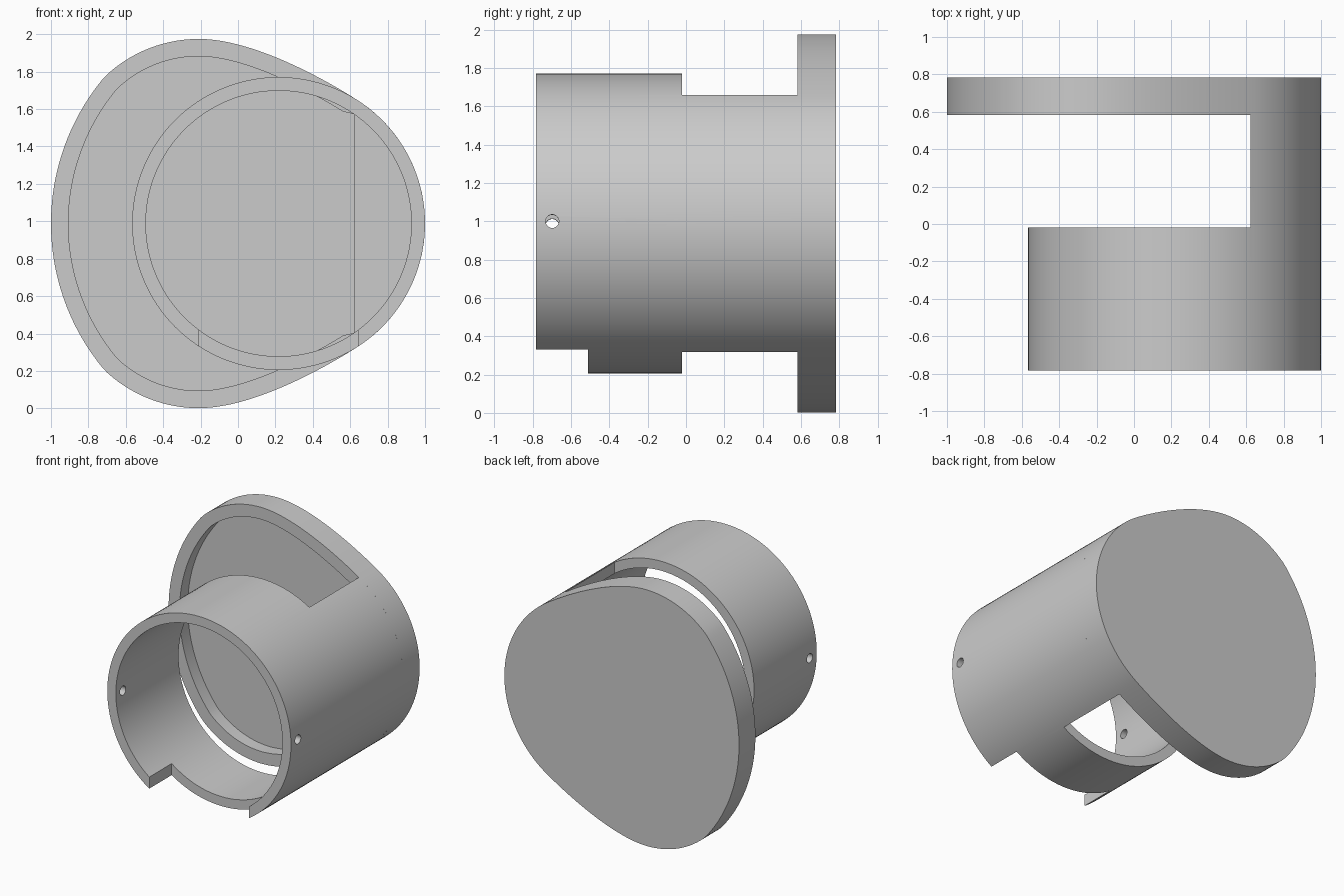
import bpy
import bmesh
from math import cos, sin, pi, radians, atan2

cube = bpy.data.objects.get("Cube")
if cube:
    bpy.data.objects.remove(cube, do_unlink=True)

AX, AZ = 0.217, 0.988           # axis of the tube
R_OUT, R_IN = 0.783, 0.71
Y_FRONT, Y_PLATE, Y_BACK = -0.783, 0.583, 0.783
SLOT_X = 0.622                  # edge of the side opening
RIM, POCKET = 0.093, 0.1        # end plate rim width and pocket depth

grey = bpy.data.materials.new("plain grey")
grey.use_nodes = True
colour = (0.6, 0.6, 0.6, 1)
grey.diffuse_color = colour
grey.node_tree.nodes["Principled BSDF"].inputs["Base Color"].default_value = colour


def finish(name, bm):
    bmesh.ops.recalc_face_normals(bm, faces=bm.faces[:])
    mesh = bpy.data.meshes.new(name)
    bm.to_mesh(mesh)
    bm.free()
    mesh.materials.append(grey)
    obj = bpy.data.objects.new(name, mesh)
    bpy.context.collection.objects.link(obj)
    return obj


def loft(name, rings):
    """Join equal-length (outline, y) rings and cap both ends."""
    bm = bmesh.new()
    loops = [[bm.verts.new((x, y, z)) for x, z in pts] for pts, y in rings]
    for a, b in zip(loops, loops[1:]):
        for i in range(len(a)):
            bm.faces.new((a[i - 1], a[i], b[i], b[i - 1]))
    bm.faces.new(loops[0])
    bm.faces.new(loops[-1])
    return finish(name, bm)


def prism(name, points, y0, y1):
    return loft(name, [(points, y0), (points, y1)])


def arc(cx, cz, r, a0, a1, n):
    return [(cx + r * cos(a0 + (a1 - a0) * i / n),
             cz + r * sin(a0 + (a1 - a0) * i / n)) for i in range(n + 1)]


def circle(r, n=128):
    return arc(AX, AZ, r, 0, 2 * pi, n)[:-1]


def box(name, x0, x1, y0, y1, z0, z1):
    return prism(name, [(x0, z0), (x1, z0), (x1, z1), (x0, z1)], y0, y1)


def cut(target, cutter):
    cutter.hide_render = True
    mod = target.modifiers.new("cut", 'BOOLEAN')
    mod.operation, mod.solver, mod.object = 'DIFFERENCE', 'EXACT', cutter
    bpy.context.view_layer.objects.active = target
    bpy.ops.object.modifier_apply(modifier=mod.name)
    bpy.data.objects.remove(cutter, do_unlink=True)


def smooth(obj):
    bpy.ops.object.select_all(action='DESELECT')
    obj.select_set(True)
    bpy.context.view_layer.objects.active = obj
    bpy.ops.object.shade_smooth_by_angle(angle=radians(30))


# Tube with side opening, bottom notch and slightly tilted pin holes
tube = prism("tube", circle(R_OUT), Y_FRONT, Y_PLATE)
cut(tube, prism("bore", circle(R_IN), -1, 1))
cut(tube, box("side_opening", -1, SLOT_X, -0.02, 1, -1, 3))
cut(tube, box("bottom_notch", AX - 0.425, AX + 0.425, -1, -0.51, -1, 0.6))
pin = prism("pin_hole", arc(0, 0, 0.035, 0, 2 * pi, 24)[:-1], -2, 2)
pin.rotation_euler = (0.015, 0, -pi / 2)
pin.location = (AX, -0.698, AZ)
bpy.context.view_layer.update()
cut(tube, pin)
smooth(tube)


def bezier(p0, p1, p2, p3, n):
    def at(t):
        s = 1 - t
        return tuple(s**3 * a + 3 * s * s * t * b + 3 * s * t * t * c + t**3 * d
                     for a, b, c, d in zip(p0, p1, p2, p3))
    return [at(i / n) for i in range(n + 1)]


def mirrored(half):
    """Close a half outline, whose ends lie on the axis, by reflecting it."""
    return half + [(x, 2 * AZ - z) for x, z in half[-2:0:-1]]


# Upper half of the end plate outline, from the tube side round to the far side
tangent = atan2(0.656, 0.423)
side = arc(AX, AZ, R_OUT, 0, tangent, 24)
shoulder = bezier(side[-1], (0.4, 1.80), (0.05, 1.975), (-0.21, 1.975), 24)
corner = arc(-0.21, 1.248, 0.727, pi / 2, radians(132.4), 14)
far = arc(AX, AZ, AX + 1, radians(139), pi, 24)
upper = side + shoulder[1:] + corner[1:] + far[1:]

# Pocket outline: straight along the opening edge, then inset from the outline
straight = [(SLOT_X, AZ + (z - AZ) * 0.583 / 0.656) for x, z in side]
pocket = list(straight)
for (ax, az), (x, z), (cx, cz) in zip(upper[len(side) - 1:], upper[len(side):],
                                      upper[len(side) + 1:]):
    angle = atan2(cz - az, cx - ax) + pi / 2
    pocket.append((x + RIM * cos(angle), z + RIM * sin(angle)))
pocket.append((-1 + RIM, AZ))

# End plate with a shallow pocket facing the tube
outer, inner = mirrored(upper), mirrored(pocket)
plate = loft("end_plate", [(outer, Y_BACK), (outer, Y_PLATE),
                           (inner, Y_PLATE), (inner, Y_PLATE + POCKET)])
smooth(plate)
